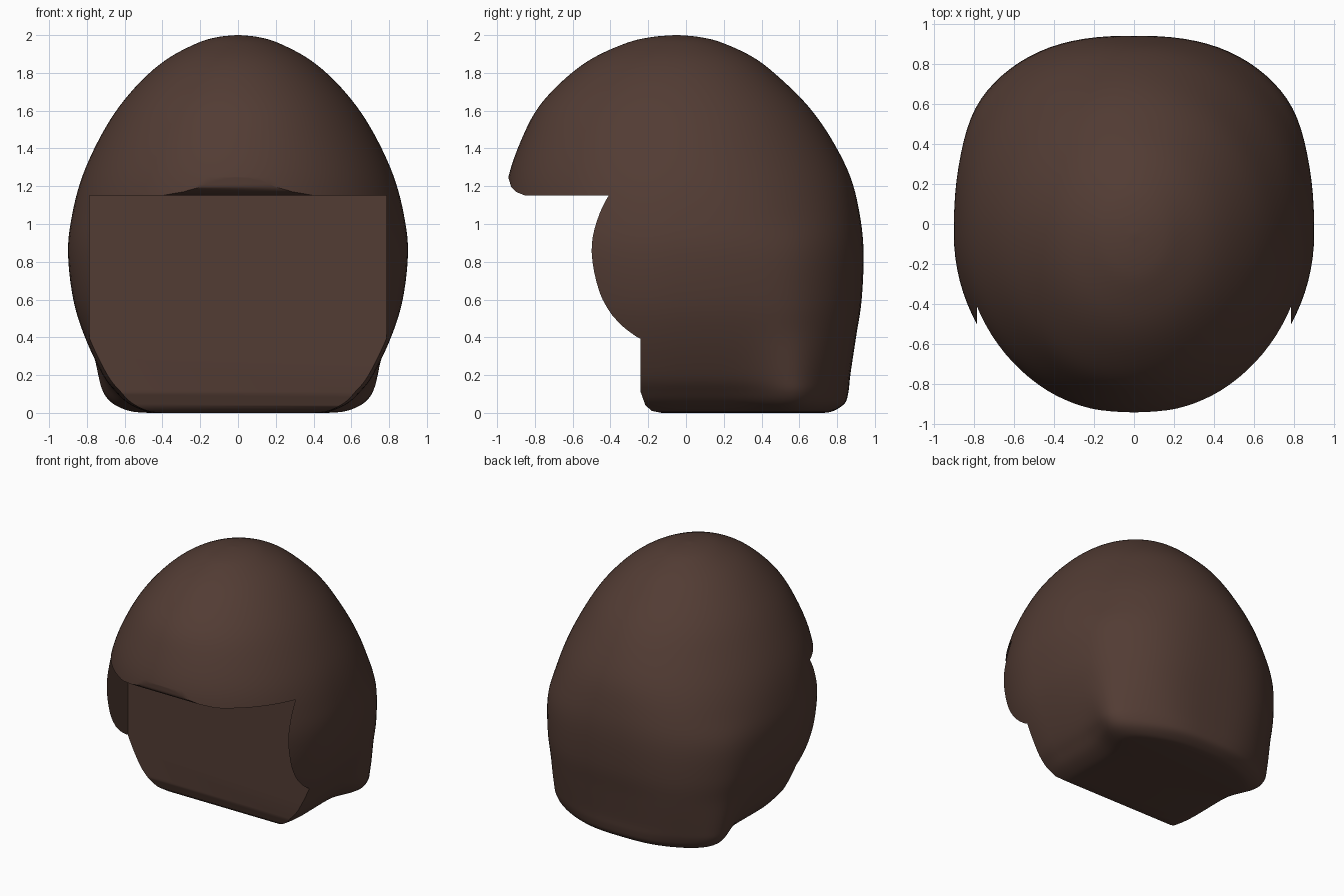
import bpy, bmesh, math

if "Cube" in bpy.data.objects:
    bpy.data.objects.remove(bpy.data.objects["Cube"])

SEG, SUB, Y0 = 96, 5, -0.05

# Shell cross-sections: height, half width, front reach, back reach,
# squareness of the back, outward bulge of the nape corners
ROWS = [
    (0.00, 0.40, 0.50, 0.78, 3.0, 0.50),
    (0.01, 0.49, 0.55, 0.83, 3.0, 0.42),
    (0.05, 0.58, 0.62, 0.89, 3.0, 0.33),
    (0.11, 0.645, 0.68, 0.91, 3.0, 0.27),
    (0.20, 0.715, 0.74, 0.92, 3.0, 0.17),
    (0.40, 0.81, 0.84, 0.95, 2.9, 0.06),
    (0.60, 0.872, 0.90, 0.98, 2.7, 0.03),
    (0.85, 0.90, 0.92, 0.99, 2.5, 0.02),
    (1.05, 0.878, 0.915, 0.97, 2.3, 0.0),
    (1.25, 0.825, 0.89, 0.92, 2.1, 0.0),
    (1.45, 0.735, 0.82, 0.82, 2.0, 0.0),
    (1.62, 0.63, 0.73, 0.70, 2.0, 0.0),
    (1.77, 0.50, 0.59, 0.55, 2.0, 0.0),
    (1.88, 0.365, 0.44, 0.41, 2.0, 0.0),
    (1.96, 0.21, 0.26, 0.24, 2.0, 0.0),
    (1.99, 0.105, 0.13, 0.12, 2.0, 0.0),
    (2.00, 0.01, 0.01, 0.01, 2.0, 0.0),
]


def spline(rows):
    """Smoothly interpolated rows."""
    out = []
    for i in range(len(rows) - 1):
        quad = [rows[max(0, min(len(rows) - 1, i + k))] for k in (-1, 0, 1, 2)]
        for s in range(SUB):
            t = s / SUB
            out.append([0.5 * (2 * b + (c - a) * t + (2 * a - 5 * b + 4 * c - d) * t * t
                               + (3 * b - a - 3 * c + d) * t ** 3) for a, b, c, d in zip(*quad)])
    return out + [list(rows[-1])]


def power(v, e):
    return math.copysign(abs(v) ** e, v)


def section(z, w, f, b, n, k):
    pts = []
    for i in range(SEG):
        a = 2 * math.pi * i / SEG
        c, s = math.cos(a), math.sin(a)
        e = 2 / n if s > 0 else 1
        x, y = w * power(c, e), Y0 + (b if s > 0 else f) * power(s, e)
        x *= 1 + k * math.exp(-((y - 0.62) / 0.2) ** 2)
        pts.append((x, y, max(0, z)))
    return pts


def finish(bm, name):
    bmesh.ops.recalc_face_normals(bm, faces=bm.faces)
    me = bpy.data.meshes.new(name)
    bm.to_mesh(me)
    bm.free()
    ob = bpy.data.objects.new(name, me)
    bpy.context.collection.objects.link(ob)
    return ob


brown = bpy.data.materials.new("dark brown")
brown.diffuse_color = (0.085, 0.045, 0.034, 1)
brown.use_nodes = True
brown.node_tree.nodes["Principled BSDF"].inputs["Base Color"].default_value = brown.diffuse_color

# Hair shell
bm = bmesh.new()
rings = [[bm.verts.new(p) for p in section(*r)] for r in spline(ROWS)]
for lo, hi in zip(rings, rings[1:]):
    for i in range(SEG):
        j = (i + 1) % SEG
        bm.faces.new((lo[i], lo[j], hi[j], hi[i]))
bm.faces.new(rings[0])
bm.faces.new(rings[-1])
hair = finish(bm, "hair_shell")
hair.data.materials.append(brown)

# Face opening cutter: side profile with a rounded chin edge and fringe lip
profile = [(-2, -0.5), (-0.13, -0.5), (-0.13, 0.0), (-0.18, 0.01), (-0.215, 0.04),
           (-0.24, 0.11), (-0.24, 1.15), (-0.85, 1.15), (-0.90, 1.17),
           (-0.925, 1.195), (-0.945, 1.26), (-2, 1.26)]
bm = bmesh.new()
face = bm.faces.new([bm.verts.new((-0.785, y, z)) for y, z in profile])
ext = bmesh.ops.extrude_face_region(bm, geom=[face])
bmesh.ops.translate(bm, vec=(1.57, 0, 0),
                    verts=[v for v in ext["geom"] if isinstance(v, bmesh.types.BMVert)])
cutter = finish(bm, "face_cutter")
cutter.data.materials.append(brown)

# Carve the opening and shade smooth
mod = hair.modifiers.new("face_opening", 'BOOLEAN')
mod.operation, mod.object, mod.solver = 'DIFFERENCE', cutter, 'EXACT'
bpy.context.view_layer.objects.active = hair
hair.select_set(True)
bpy.ops.object.modifier_apply(modifier=mod.name)
bpy.data.objects.remove(cutter)
bpy.ops.object.shade_smooth_by_angle(angle=math.radians(40))
